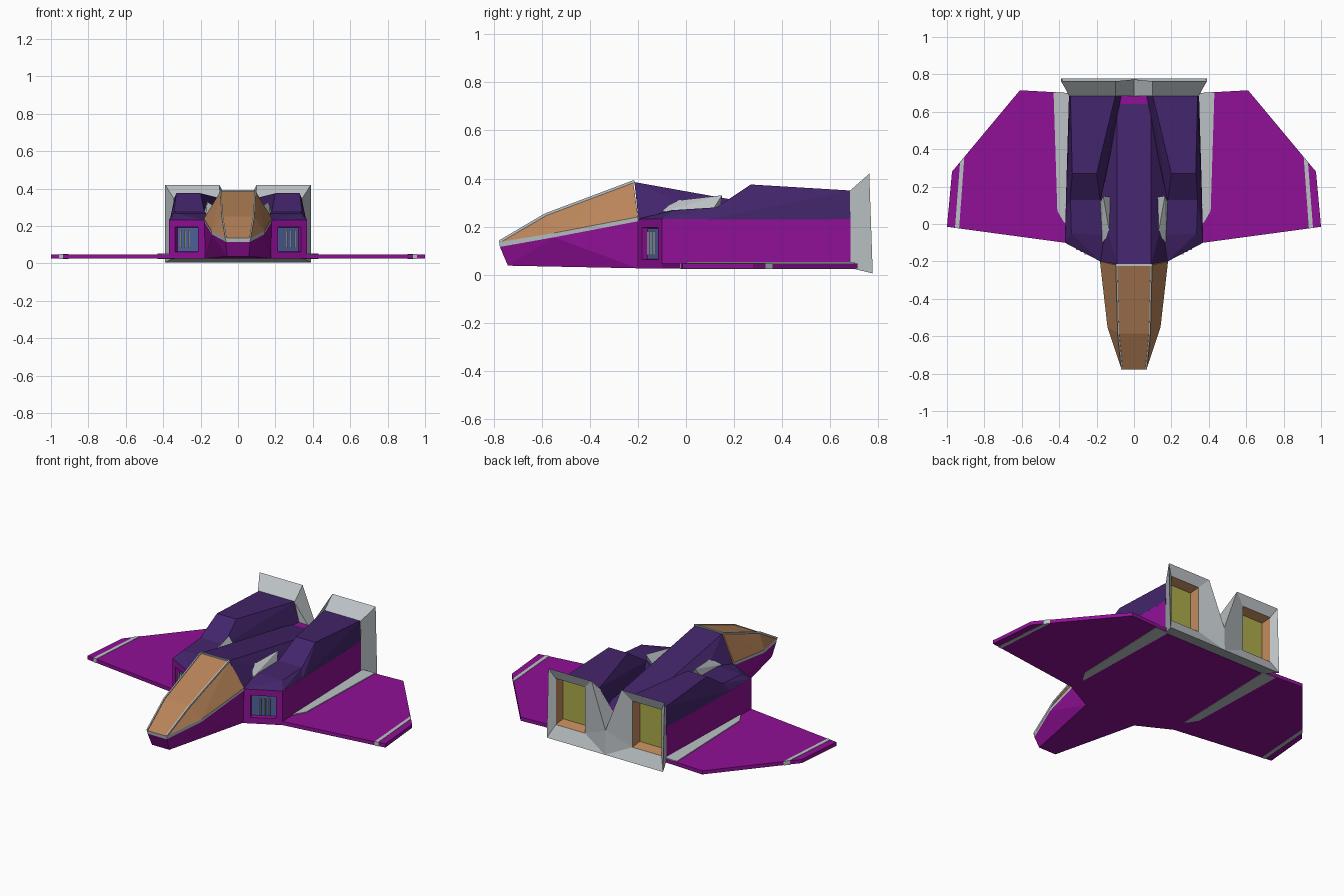
import bpy, bmesh
from mathutils import Vector

if "Cube" in bpy.data.objects:
    bpy.data.objects.remove(bpy.data.objects["Cube"])


def mat(name, r, g, b):
    m = bpy.data.materials.new(name)
    m.diffuse_color = (r, g, b, 1)
    m.use_nodes = True
    m.node_tree.nodes["Principled BSDF"].inputs["Base Color"].default_value = m.diffuse_color
    return m


MAGENTA = mat("magenta", .28, .005, .31)
PURPLE = mat("purple", .055, .018, .145)
TAN = mat("tan", .48, .23, .10)
YELLOW = mat("yellow", .42, .41, .07)
BLUE = mat("blue", .08, .12, .32)
GREY = mat("grey", .50, .54, .56)


def finish(name, bm, *mats):
    bmesh.ops.recalc_face_normals(bm, faces=bm.faces[:])
    me = bpy.data.meshes.new(name)
    bm.to_mesh(me)
    bm.free()
    for m in mats:
        me.materials.append(m)
    ob = bpy.data.objects.new(name, me)
    bpy.context.collection.objects.link(ob)
    return ob


def hull(name, pts, m):
    """Flat-faced solid around a few points."""
    bm = bmesh.new()
    vs = [bm.verts.new(p) for p in pts]
    r = bmesh.ops.convex_hull(bm, input=vs)
    bmesh.ops.delete(bm, geom=list({v for v in r["geom_interior"] + r["geom_unused"]
                                    if isinstance(v, bmesh.types.BMVert)}), context='VERTS')
    bmesh.ops.dissolve_limit(bm, angle_limit=.02, verts=bm.verts[:], edges=bm.edges[:])
    return finish(name, bm, m)


def sym(pts):
    return [(s * x, y, z) for x, y, z in pts for s in (-1, 1)]


def flip(pts, s):
    return [(s * x, y, z) for x, y, z in pts]


def prism(plan, z0, z1):
    return [(x, y, z) for x, y in plan for z in (z0, z1)]


def bar(name, p, q, r, m=GREY):
    hull(name, [Vector(e) + Vector((a, b, c)) * r for e in (p, q)
                for a in (-1, 1) for b in (-1, 1) for c in (-1, 1)], m)


# Main hull, with a recessed intake in each slanted front wall
bm = bmesh.new()
plan = [(-.18, -.2), (.18, -.2), (.37, -.1), (.348, .685), (-.348, .685), (-.37, -.1)]
face = bm.faces.new([bm.verts.new((x, y, .025)) for x, y in plan])
ext = bmesh.ops.extrude_face_region(bm, geom=[face])
bmesh.ops.translate(bm, vec=(0, 0, .207), verts=[v for v in ext["geom"] if isinstance(v, bmesh.types.BMVert)])
bmesh.ops.recalc_face_normals(bm, faces=bm.faces[:])
walls = [f for f in bm.faces if f.normal.y < -.5 and abs(f.normal.x) > .2]
bmesh.ops.inset_individual(bm, faces=walls, thickness=.052)
bmesh.ops.inset_individual(bm, faces=walls, thickness=.004, depth=-.025)
for f in walls:
    f.material_index = 1
finish("main_hull", bm, MAGENTA, BLUE)

# Nose underside, grey sill and canopy
sill_low = [(.065, -.775, .115), (.14, -.55, .155), (.18, -.2, .222)]
sill_top = [(.066, -.778, .135), (.142, -.55, .173), (.182, -.2, .24)]
hull("nose_underside", sym(sill_low + [(.058, -.742, .037), (.115, -.5, .04), (.175, -.2, .026)]), MAGENTA)
hull("canopy_sill", sym(sill_low + sill_top), GREY)
ridge = [(.065, -.775, .138), (.084, -.585, .25), (.093, -.22, .387)]
hull("canopy", sym(sill_top + ridge), TAN)
for s in (-1, 1):
    r = flip(ridge, s)
    bar("canopy_ridge_front", r[0], r[1], .004)
    bar("canopy_ridge_rear", r[1], r[2], .004)
bar("canopy_rear_trim", (-.093, -.22, .386), (.093, -.22, .386), .005)

# Spine sloping back between the engines
hull("spine", sym([(.092, -.215, .385), (.09, .68, .225), (.18, -.198, .23),
                   (.18, .12, .23), (.1, .68, .16)]), PURPLE)

# Wing outlines and stripes, seen from above
wing = [(.34, -.1), (.37, -.1), (1, -.015), (.973, .28), (.61, .715), (.34, .70)]
tip_stripe = [(.935, -.024), (.957, -.021), (.93, .332), (.907, .36)]
root_stripe = [(.36, .0), (.375, .01), (.41, .07), (.43, .702), (.34, .699)]

for s, side in ((-1, "left"), (1, "right")):
    # Low shoulder and raised engine housing
    hull(side + "_shoulder", flip([
        (.1, -.2, .23), (.18, -.2, .232), (.37, -.1, .232), (.362, .15, .23), (.1, .15, .23),
        (.165, -.06, .268), (.335, -.05, .268), (.34, .13, .28), (.175, .13, .28)], s), PURPLE)
    hull(side + "_engine", flip([
        (.18, .12, .275), (.342, .12, .275), (.2, .27, .375), (.33, .27, .375),
        (.34, .685, .35), (.1, .685, .35), (.348, .685, .229), (.365, .1, .229),
        (.18, .12, .229), (.06, .685, .2)], s), PURPLE)
    # Grey vent beside the spine
    hull(side + "_vent", flip([
        (.17, -.1, .262), (.13, -.05, .307), (.165, .15, .33), (.182, .115, .275),
        (.1, -.05, .25), (.1, .14, .25)], s), GREY)
    # Upright bars in the intake
    for t in (.38, .5, .62):
        x, y = .18 + .19 * t + .008, -.2 + .1 * t + .004
        bar(side + "_intake_bar", (s * x, y, .085), (s * x, y, .175), .004)
    # Wing
    hull(side + "_wing", flip(prism(wing, .025, .047), s), MAGENTA)
    hull(side + "_tip_stripe", flip(prism(tip_stripe, .023, .049), s), GREY)
    hull(side + "_root_stripe", flip(prism(root_stripe, .023, .052), s), GREY)

# Flared exhaust frame with a notch between two deep rectangular nozzles
bm = bmesh.new()
front = [(0, .22), (.1, .345), (.345, .35), (.348, .027), (0, .027)]
rear = [(0, .15), (.1, .42), (.39, .42), (.39, .005), (0, .005)]
opening = [(.16, .36), (.355, .36), (.355, .08), (.16, .08)]
plate = [(.175, .34), (.34, .34), (.34, .1), (.175, .1)]
for s in (-1, 1):
    F = [bm.verts.new((s * x, .684, z)) for x, z in front]
    R = [bm.verts.new((s * x, .778 - .035 * z, z)) for x, z in rear]
    O = [bm.verts.new((s * x, .742, z)) for x, z in opening]
    P = [bm.verts.new((s * x, .692, z)) for x, z in plate]
    A, B, C, D, E = R
    a, b, c, d = O
    for i in range(4):
        bm.faces.new((F[i], F[i + 1], R[i + 1], R[i]))
    for f in ((B, C, b, a), (C, D, c, b), (D, E, d, c), (E, A, d), (A, B, a, d)):
        bm.faces.new(f)
    for i in range(4):
        j = (i + 1) % 4
        bm.faces.new((O[i], O[j], P[j], P[i])).material_index = 1
    bm.faces.new(P).material_index = 2
    bm.faces.new(F)
bmesh.ops.remove_doubles(bm, verts=bm.verts[:], dist=.0005)
finish("exhaust_frame", bm, GREY, TAN, YELLOW)
